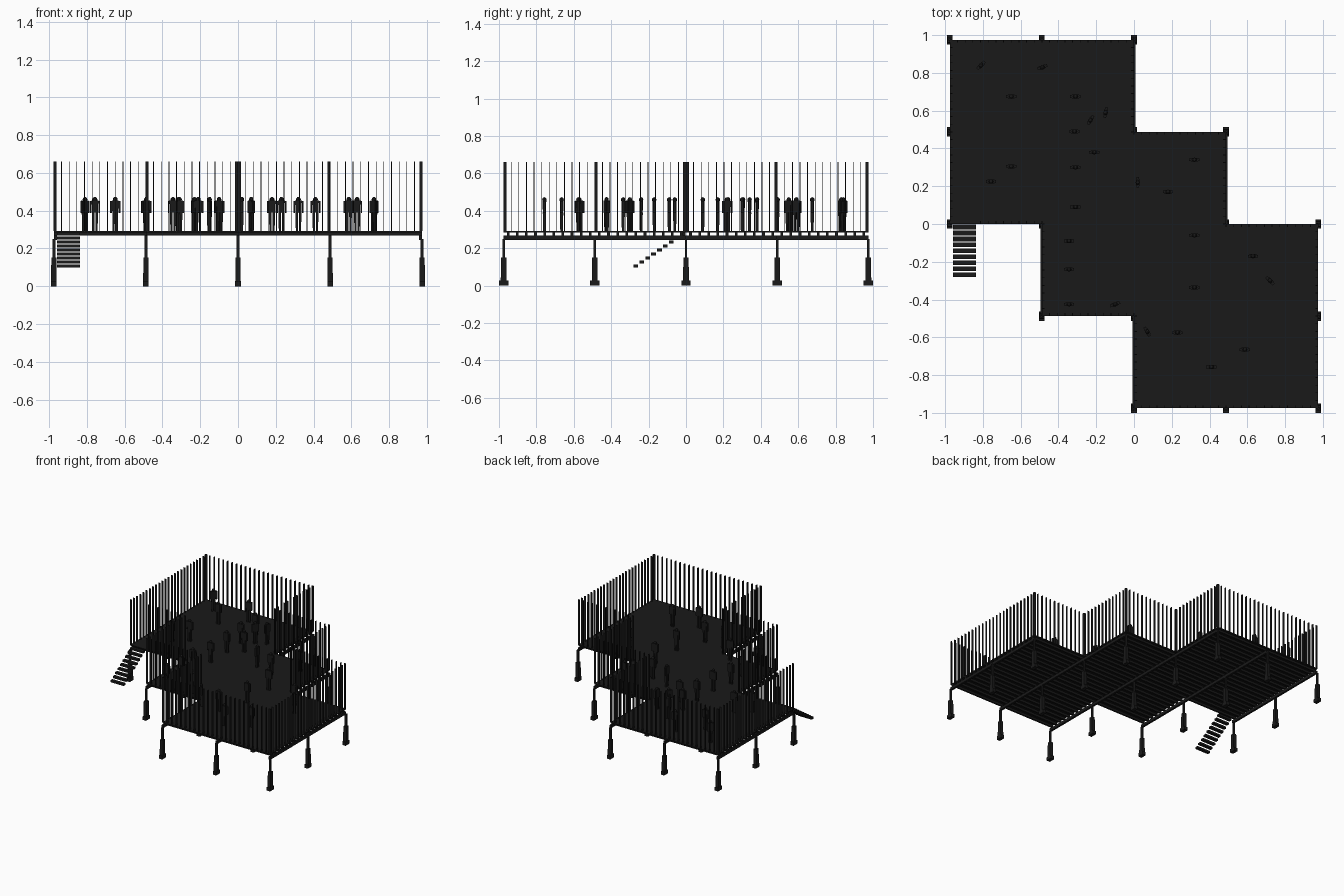
import bpy, bmesh, math
from mathutils import Matrix, Vector

if "Cube" in bpy.data.objects:
    bpy.data.objects.remove(bpy.data.objects["Cube"])

G = 0.4875          # structural bay
DECK = 0.292        # top of deck
mat = bpy.data.materials.new("dark")
mat.diffuse_color = (0.01, 0.01, 0.01, 1)
mat.use_nodes = True
mat.node_tree.nodes["Principled BSDF"].inputs["Base Color"].default_value = mat.diffuse_color


def box(bm, c, s, taper=1.0):
    vs = bmesh.ops.create_cube(bm, size=1)["verts"]
    for v in vs:
        k = taper if v.co.z < 0 else 1
        v.co = Vector((v.co.x * s[0] * k, v.co.y * s[1] * k, v.co.z * s[2])) + Vector(c)
    return vs


def span(bm, x0, x1, y0, y1, z0, z1):
    return box(bm, ((x0 + x1) / 2, (y0 + y1) / 2, (z0 + z1) / 2), (x1 - x0, y1 - y0, z1 - z0))


def finish(bm, name):
    me = bpy.data.meshes.new(name)
    bm.to_mesh(me)
    bm.free()
    me.materials.append(mat)
    ob = bpy.data.objects.new(name, me)
    bpy.context.collection.objects.link(ob)
    return ob


# Deck outline: stepped polygon of three overlapping squares
outline = [(-2, 0), (-1, 0), (-1, -1), (0, -1), (0, -2), (2, -2),
           (2, 0), (1, 0), (1, 1), (0, 1), (0, 2), (-2, 2)]
bm = bmesh.new()
f = bm.faces.new([bm.verts.new((x * G, y * G, DECK - 0.007)) for x, y in outline])
ext = bmesh.ops.extrude_face_region(bm, geom=[f])["geom"]
for v in ext:
    if isinstance(v, bmesh.types.BMVert):
        v.co.z = DECK
bmesh.ops.recalc_face_normals(bm, faces=bm.faces)
finish(bm, "deck_floor")

# Joists along x, one set per bay row
bm = bmesh.new()
rows = {-2: (0, 2), -1: (-1, 2), 0: (-2, 1), 1: (-2, 0)}
for r, (a, b) in rows.items():
    for i in range(10):
        y = r * G + (i + 0.5) * G / 10
        span(bm, a * G, b * G, y - 0.007, y + 0.007, 0.268, DECK - 0.007)
finish(bm, "floor_joists")

# Beams along y, with a footed post at every grid point
lines = {-2: (0, 2), -1: (-1, 2), 0: (-2, 2), 1: (-2, 1), 2: (-2, 0)}
beams, posts = bmesh.new(), bmesh.new()
for i, (a, b) in lines.items():
    x = max(-0.967, min(0.967, i * G))
    span(beams, x - 0.008, x + 0.008, a * G, b * G, 0.245, 0.268)
    for j in range(a, b + 1):
        px, py = i * G, j * G
        box(posts, (px, py, 0.014), (0.03, 0.05, 0.028))
        box(posts, (px, py, 0.0885), (0.026, 0.028, 0.125), 1.12)
        box(posts, (px, py, 0.2), (0.016, 0.013, 0.1))
finish(beams, "support_beams")
finish(posts, "support_posts")

# Railing of flat upright slats, inset from the outline, open at the stairs
bm = bmesh.new()
for k, p in enumerate(outline):
    a = Vector(p) * G
    b = Vector(outline[(k + 1) % len(outline)]) * G
    d = (b - a).normalized()
    n = Vector((-d.y, d.x))
    count = round((b - a).length / G * 12)
    for i in range(count + 1):
        c = a.lerp(b, i / count) + n * 0.0075
        if k == 0 and -0.962 < c.x < -0.832:
            continue
        sx, sy = (0.004, 0.015) if abs(d.x) > 0.5 else (0.015, 0.004)
        box(bm, (c.x, c.y, (DECK + 0.66) / 2), (sx, sy, 0.66 - DECK))
finish(bm, "railing_slats")

# Stair treads
bm = bmesh.new()
for i in range(9):
    y, z = -0.268 + i * 0.0315, 0.106 + i * 0.0212
    box(bm, (-0.897, y, z), (0.12, 0.025, 0.016))
finish(bm, "stair_treads")


# Standing figures
def figure(bm, x, y, ang):
    vs = []
    for s in (-1, 1):
        vs += box(bm, (s * 0.0085, 0, 0.05), (0.014, 0.018, 0.1), 0.8)
        vs += box(bm, (s * 0.0225, 0, 0.128), (0.01, 0.014, 0.065))
    vs += box(bm, (0, 0, 0.13), (0.036, 0.02, 0.064), 0.85)
    vs += bmesh.ops.create_uvsphere(
        bm, u_segments=8, v_segments=6, radius=1,
        matrix=Matrix.Translation((0, 0, 0.167)) @ Matrix.Diagonal((0.013, 0.012, 0.014, 1)))["verts"]
    m = Matrix.Translation((x, y, DECK)) @ Matrix.Rotation(math.radians(ang), 4, 'Z')
    bmesh.ops.transform(bm, matrix=m, verts=list(set(vs)))


people = [(-.81, .84, 45), (-.65, .675, 0), (-.31, .675, 0), (-.15, .59, 80), (-.23, .55, 60),
          (-.315, .49, 0), (-.485, .83, 20), (-.65, .305, 0), (-.757, .225, 0), (-.21, .38, 0),
          (-.31, .30, 0), (-.31, .09, 0), (.32, .34, 0), (.18, .17, 0), (-.344, -.09, 0),
          (.32, -.06, 0), (-.344, -.24, 0), (.32, -.336, 0), (-.344, -.425, 0), (-.1, -.425, 20),
          (.07, -.57, -60), (.23, -.575, 0), (.587, -.665, 0), (.41, -.757, 0), (.72, -.3, -45),
          (.02, .22, 90), (.63, -.17, 0)]
bm = bmesh.new()
for p in people:
    figure(bm, *p)
finish(bm, "standing_figures")
